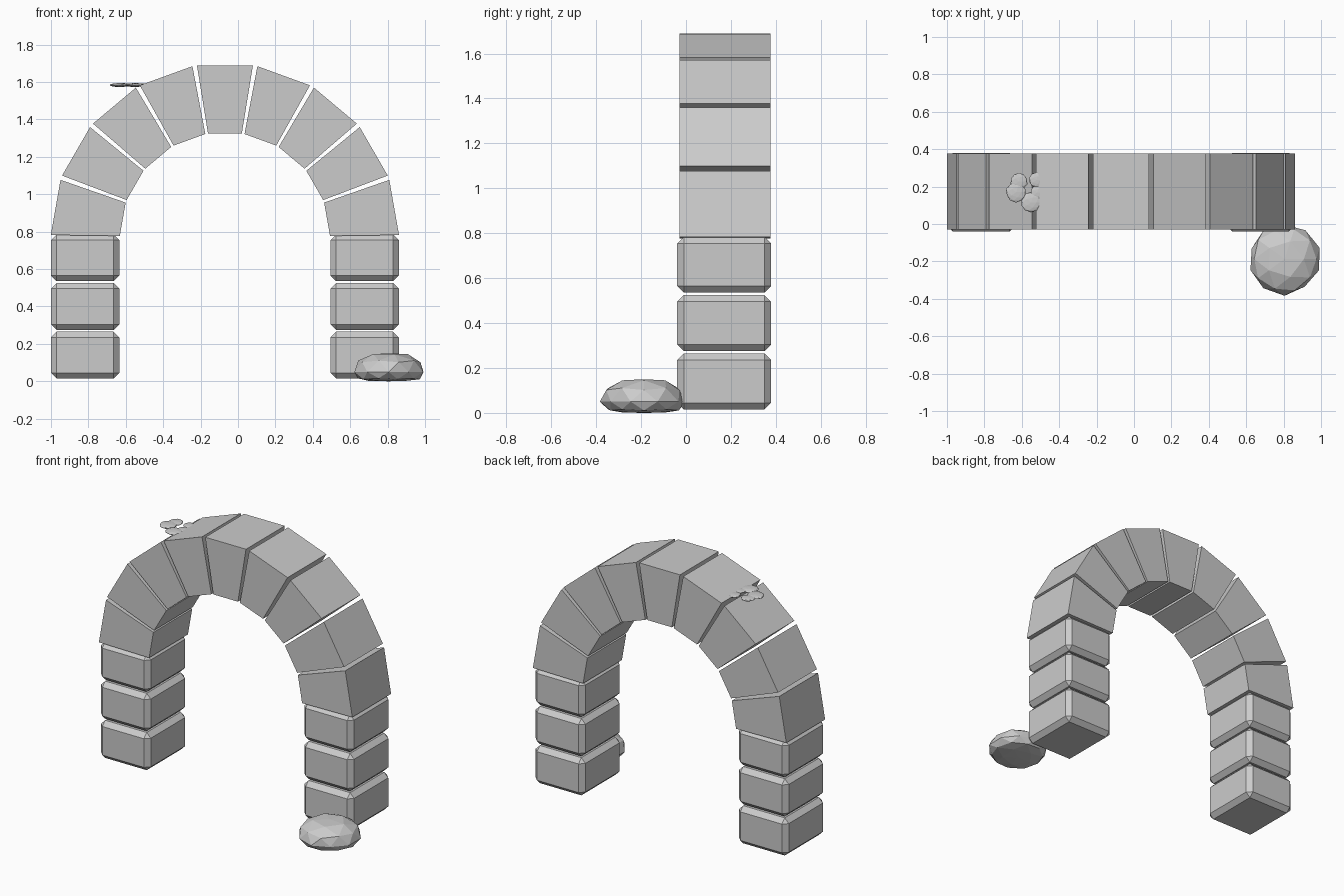
import bpy, bmesh, math, random
from mathutils import Vector

if "Cube" in bpy.data.objects:
    bpy.data.objects.remove(bpy.data.objects["Cube"])

random.seed(4)
CX, CZ = -0.07, 0.77           # arch centre
R_OUT, R_IN = 0.931, 0.562     # arch radii
Y0, Y1 = -0.03, 0.377          # arch depth


def finish(bm, name):
    bmesh.ops.recalc_face_normals(bm, faces=bm.faces)
    me = bpy.data.meshes.new(name)
    bm.to_mesh(me)
    bm.free()
    ob = bpy.data.objects.new(name, me)
    bpy.context.collection.objects.link(ob)
    return ob


def pillar_block(name, centre, size):
    bm = bmesh.new()
    bmesh.ops.create_cube(bm, size=1)
    for v in bm.verts:
        v.co = Vector(c * s for c, s in zip(v.co, size))
    bmesh.ops.bevel(bm, geom=bm.edges[:], offset=0.03, segments=1,
                    affect='EDGES', profile=0.5)
    finish(bm, name).location = centre


def arch_stone(name, angle, half):
    corners = [(R_IN, angle - half), (R_OUT, angle - half),
               (R_OUT, angle + half), (R_IN, angle + half)]
    bm = bmesh.new()
    face = bm.faces.new([bm.verts.new((CX + r * math.cos(a), Y0, CZ + r * math.sin(a)))
                         for r, a in corners])
    ext = bmesh.ops.extrude_face_region(bm, geom=[face], use_keep_orig=True)
    for v in ext["geom"]:
        if isinstance(v, bmesh.types.BMVert):
            v.co.y = Y1
    finish(bm, name)


def lerp_profile(t, pts):
    for (a, za), (b, zb) in zip(pts, pts[1:]):
        if t <= b:
            return za + (zb - za) * (t - a) / (b - a)
    return pts[-1][1]


# Two pillars of three chamfered blocks
for side, x in (("left", CX - 0.747), ("right", CX + 0.747)):
    for i in range(3):
        pillar_block(f"{side}_pillar_block_{i + 1}", (x, 0.17, 0.14 + i * 0.26),
                     (0.365, 0.418, 0.25))

# Nine wedge stones of the arch
for i in range(9):
    arch_stone(f"arch_stone_{i + 1}", math.radians(10 + 20 * i), math.radians(9.25))

# Flattened rock by the right pillar
bm = bmesh.new()
bmesh.ops.create_icosphere(bm, subdivisions=2, radius=1)
profile = [(-1.01, 0), (-0.8, 0.002), (-0.5, 0.012), (0, 0.05),
           (0.5, 0.108), (0.85, 0.145), (1.01, 0.15)]
for v in bm.verts:
    k = 0.191 * random.uniform(0.95, 1.04)
    v.co = (0.805 + v.co.x * k, -0.187 + v.co.y * k, lerp_profile(v.co.z, profile))
finish(bm, "rock")

# Thin tuft of moss pads on the upper left of the arch
pads = [(-0.615, 0.228, 0.046), (-0.63, 0.17, 0.055), (-0.55, 0.116, 0.053),
        (-0.522, 0.235, 0.04), (-0.518, 0.168, 0.037)]
for i, (x, y, r) in enumerate(pads):
    bm = bmesh.new()
    bmesh.ops.create_icosphere(bm, subdivisions=2, radius=r)
    for v in bm.verts:
        k = random.uniform(0.94, 1.05)
        v.co = (x + v.co.x * k, y + v.co.y * k, 1.584 + v.co.z * 0.2)
    finish(bm, f"moss_pad_{i + 1}")
